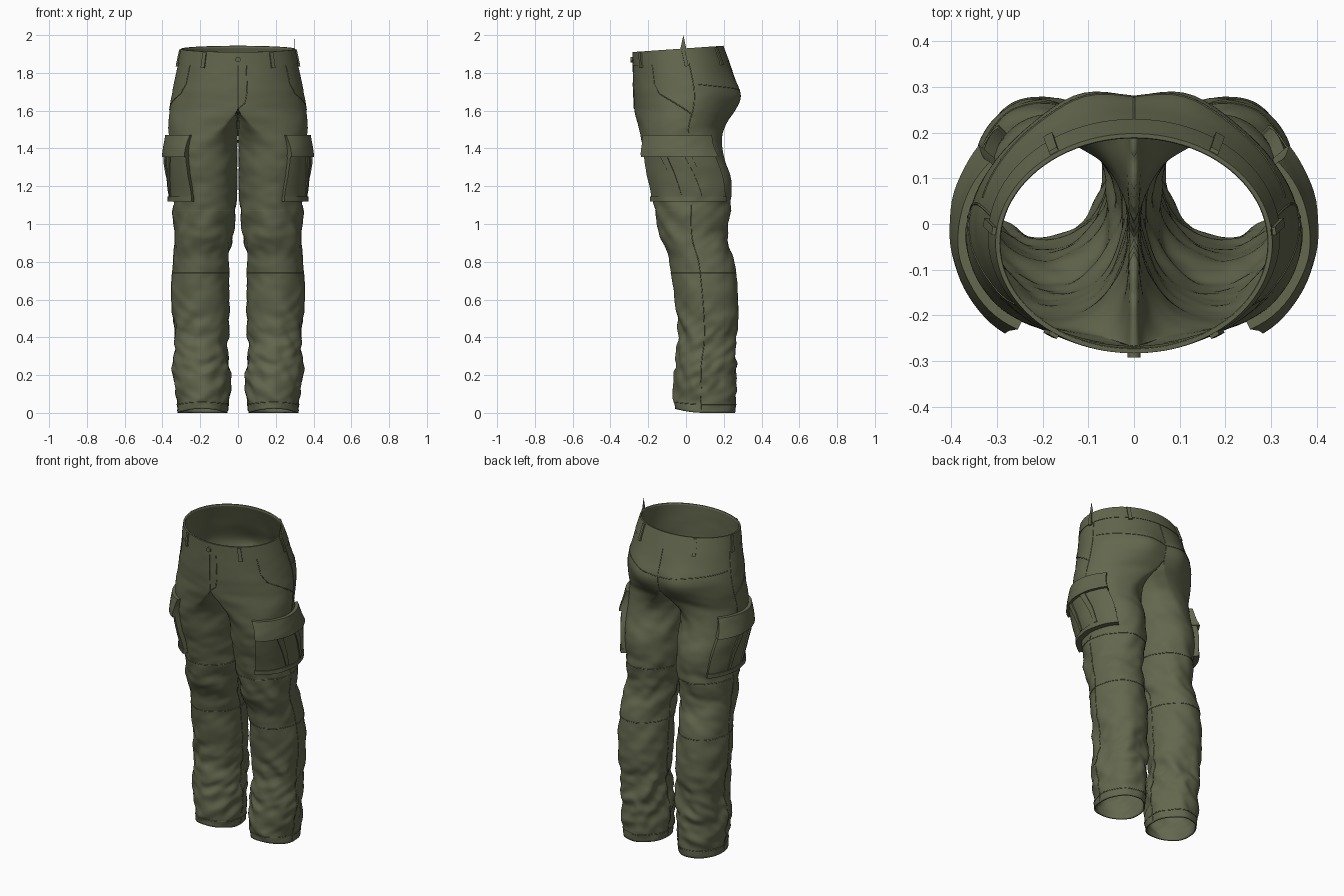
import bpy, bmesh, math
from mathutils import Vector, noise

if "Cube" in bpy.data.objects:
    bpy.data.objects.remove(bpy.data.objects["Cube"])

olive = bpy.data.materials.new("olive_cloth")
olive.use_nodes = True
COLOUR = (0.125, 0.135, 0.075, 1)
olive.diffuse_color = COLOUR
bsdf = olive.node_tree.nodes["Principled BSDF"]
bsdf.inputs["Base Color"].default_value = COLOUR
bsdf.inputs["Roughness"].default_value = 0.9

# Leg profile: height, outer x, inner x, centre x, front y, back y, fold depth
PROFILE = [
    (0, .32, .055, .19, -.06, .26, .003),
    (.1, .33, .05, .19, -.06, .265, .011),
    (.25, .335, .05, .19, -.06, .265, .015),
    (.4, .34, .055, .2, -.04, .27, .012),
    (.6, .35, .045, .2, -.06, .275, .005),
    (.8, .345, .05, .2, -.09, .255, .006),
    (.92, .335, .035, .185, -.13, .22, .009),
    (1.1, .34, .012, .175, -.17, .235, .006),
    (1.25, .35, .008, .18, -.2, .235, .005),
    (1.4, .36, .004, .18, -.23, .19, .004),
    (1.47, .367, .001, .14, -.24, .19, .004),
    (1.53, .367, 0, .07, -.255, .21, .004),
    (1.61, .362, 0, 0, -.272, .258, .003),
    (1.7, .348, 0, 0, -.28, .272, .002),
    (1.8, .328, 0, 0, -.28, .245, .001),
    (1.93, .3, 0, 0, -.28, .195, 0),
]


def profile(z):
    """Smoothly interpolate the leg profile at a height."""
    last = len(PROFILE) - 1
    k = max(i for i in range(last) if PROFILE[i][0] <= max(z, 0))
    a, b = PROFILE[k], PROFILE[k + 1]
    before, after = PROFILE[max(k - 1, 0)], PROFILE[min(k + 2, last)]
    span = b[0] - a[0]
    s = (z - a[0]) / span
    out = []
    for c in range(1, 7):
        ma = (b[c] - before[c]) / (b[0] - before[0]) * span
        mb = (after[c] - a[c]) / (after[0] - a[0]) * span
        d = b[c] - a[c]
        out.append(a[c] + s * (ma + s * (3 * d - 2 * ma - mb + s * (ma + mb - 2 * d))))
    if z >= 1.61:
        out[1] = out[2] = 0
    return out


def cloth(deg, z, lift=0):
    """Point on the left half of the cloth; 0 degrees is outward, -90 is front."""
    xo, xi, cx, yf, yb, depth = profile(z)
    xi, cx = max(xi, 0), max(cx, 0)
    c, s = math.cos(math.radians(deg)), math.sin(math.radians(deg))
    rx = xo - cx if c > 0 else cx - xi
    ry = (yb - yf) / 2
    x, y = cx + rx * c, (yf + yb) / 2 + ry * s
    n = Vector((c / rx if rx > .02 else 0, s / ry, 0))
    if n.length > 0:
        n.normalize()
    # seat fullness
    if s > 0:
        y += .03 * s * math.exp(-((x - .12) / .1) ** 2 - ((z - 1.67) / .09) ** 2)
    # slanting folds
    fold = noise.noise(Vector((1.3 * c, 1.3 * s + 3, z * 10 + 1.2 * s + c)))
    fold += .5 * noise.noise(Vector((2 * c + 7, 2 * s, z * 21 - 2 * s)))
    move = depth * 1.6 * fold + lift
    px = 0 if x < .001 else max(x + n.x * move, 0)
    py = y + n.y * move
    # waist dips at the front, hem rises at the front
    tilt = min(max((z - 1.75) / .18, 0), 1)
    pz = z + .07 * py * tilt
    pz += .022 * max(-s, 0) ** 2 * max(1 - z / .1, 0)
    return Vector((px, py, pz))


def finish(obj, angle=50):
    obj.data.materials.append(olive)
    bpy.ops.object.select_all(action='DESELECT')
    obj.select_set(True)
    bpy.context.view_layer.objects.active = obj
    bpy.ops.object.shade_smooth_by_angle(angle=math.radians(angle))
    return obj


def grid_object(name, rows, wrap=False, drop_centre=False):
    """Skin a list of point rows, then mirror to the other side."""
    bm = bmesh.new()
    vs = [[bm.verts.new(p) for p in row] for row in rows]
    n = len(rows[0])
    for low, high in zip(vs, vs[1:]):
        for i in range(n if wrap else n - 1):
            k = (i + 1) % n
            quad = (low[i], low[k], high[k], high[i])
            if drop_centre and all(v.co.x < .0005 for v in quad):
                continue
            bm.faces.new(quad)
    bmesh.ops.delete(bm, geom=[v for v in bm.verts if not v.link_faces], context='VERTS')
    mesh = bpy.data.meshes.new(name)
    bm.to_mesh(mesh)
    bm.free()
    obj = bpy.data.objects.new(name, mesh)
    bpy.context.collection.objects.link(obj)
    mirror = obj.modifiers.new("mirror", 'MIRROR')
    mirror.merge_threshold = .0005
    return finish(obj)


def steps(a, b, n):
    return [a + (b - a) * i / n for i in range(n + 1)]


def patch(name, z0, z1, start, end, lift, nu=24, nv=10):
    """Raised panel on the cloth; pairs give bottom and top values."""
    us = [0] + steps(0, 1, nu) + [1]
    ws = [0] + steps(0, 1, nv) + [1]
    rows = []
    for j, v in enumerate(ws):
        row = []
        for i, u in enumerate(us):
            a = start[0] + (start[1] - start[0]) * v
            b = end[0] + (end[1] - end[0]) * v
            h = lift[0] + (lift[1] - lift[0]) * v
            edge = i in (0, nu + 2) or j in (0, nv + 2)
            row.append(cloth(a + (b - a) * u, z0 + (z1 - z0) * v, -.006 if edge else h))
        rows.append(row)
    return grid_object(name, rows)


# Main cloth
body = grid_object("trousers", [[cloth(d * 4, z) for d in range(90)]
                                for z in steps(0, 1.93, 170)], True, True)
shell = body.modifiers.new("cloth_thickness", 'SOLIDIFY')
shell.thickness = .008
shell.offset = -1

# Waistband and belt loops
patch("waistband", 1.85, 1.93, (-90, -90), (90, 90), (.003, .003), 60, 3)
for place, deg in (("front", -55), ("side", 6), ("back", 55)):
    patch(place + "_belt_loops", 1.835, 1.925, (deg - 2, deg - 2),
          (deg + 2, deg + 2), (.011, .011), 3, 4)

# Cargo pockets: bag, pleats, bottom welt and flap
patch("cargo_pocket_bags", 1.125, 1.4, (-69, -62), (52, 43), (.024, .03))
patch("cargo_pocket_welts", 1.12, 1.145, (-70, -69), (53, 52), (.032, .03), 24, 2)
for place, deg in (("front", -26), ("back", 6)):
    patch(place + "_pocket_pleats", 1.15, 1.38, (deg + 8, deg - 7),
          (deg + 13, deg + 3), (.03, .038), 4, 8)
patch("cargo_pocket_flaps", 1.355, 1.47, (-64, -62), (46, 44), (.046, .02))

# Seams as thin raised cords
cords = bpy.data.curves.new("seams", 'CURVE')
cords.dimensions = '3D'
cords.bevel_depth = .0025
cords.bevel_resolution = 1


def seam(path, sides=(1, -1)):
    pts = []
    for (a, za), (b, zb) in zip(path, path[1:]):
        n = max(4, int(abs(b - a) / 5 + abs(zb - za) / .02))
        pts += [cloth(a + (b - a) * k / n, za + (zb - za) * k / n) for k in range(n)]
    pts.append(cloth(*path[-1]))
    for side in sides:
        line = cords.splines.new('POLY')
        line.points.add(len(pts) - 1)
        for point, p in zip(line.points, pts):
            point.co = (p.x * side, p.y, p.z, 1)


for z in (.045, .74, 1.07):
    seam([(-180, z), (180, z)])
seam([(-8, .01), (-6, .74), (-2, 1.1)])
seam([(10, 1.46), (10, 1.85)])
seam([(180, .01), (180, 1.4)])
seam([(-37, 1.85), (-36, 1.74), (-30, 1.69), (-15, 1.65), (10, 1.58)])
seam([(14, 1.74), (60, 1.72), (90, 1.7)])
seam([(90, 1.62), (90, 1.85)], (1,))
seam([(-90, 1.61), (-90, 1.9)], (1,))
seam([(-90, 1.61), (-84, 1.64), (-82, 1.7), (-82, 1.85)], (1,))
seam_obj = bpy.data.objects.new("seams", cords)
bpy.context.collection.objects.link(seam_obj)
cords.materials.append(olive)

# Fly button
spot = cloth(-90, 1.885)
bpy.ops.mesh.primitive_cylinder_add(vertices=20, radius=.014, depth=.014,
                                    location=(0, spot.y - .006, spot.z),
                                    rotation=(math.pi / 2, 0, 0))
bpy.context.object.name = "fly_button"
finish(bpy.context.object, 30)

# Stray pointed tip at the left belt loop
bpy.ops.mesh.primitive_cone_add(vertices=4, radius1=.026, depth=.12,
                                location=(.301, -.014, 1.94))
bpy.context.object.name = "belt_loop_tip"
bpy.context.object.scale = (.12, 1, 1)
finish(bpy.context.object, 30)
